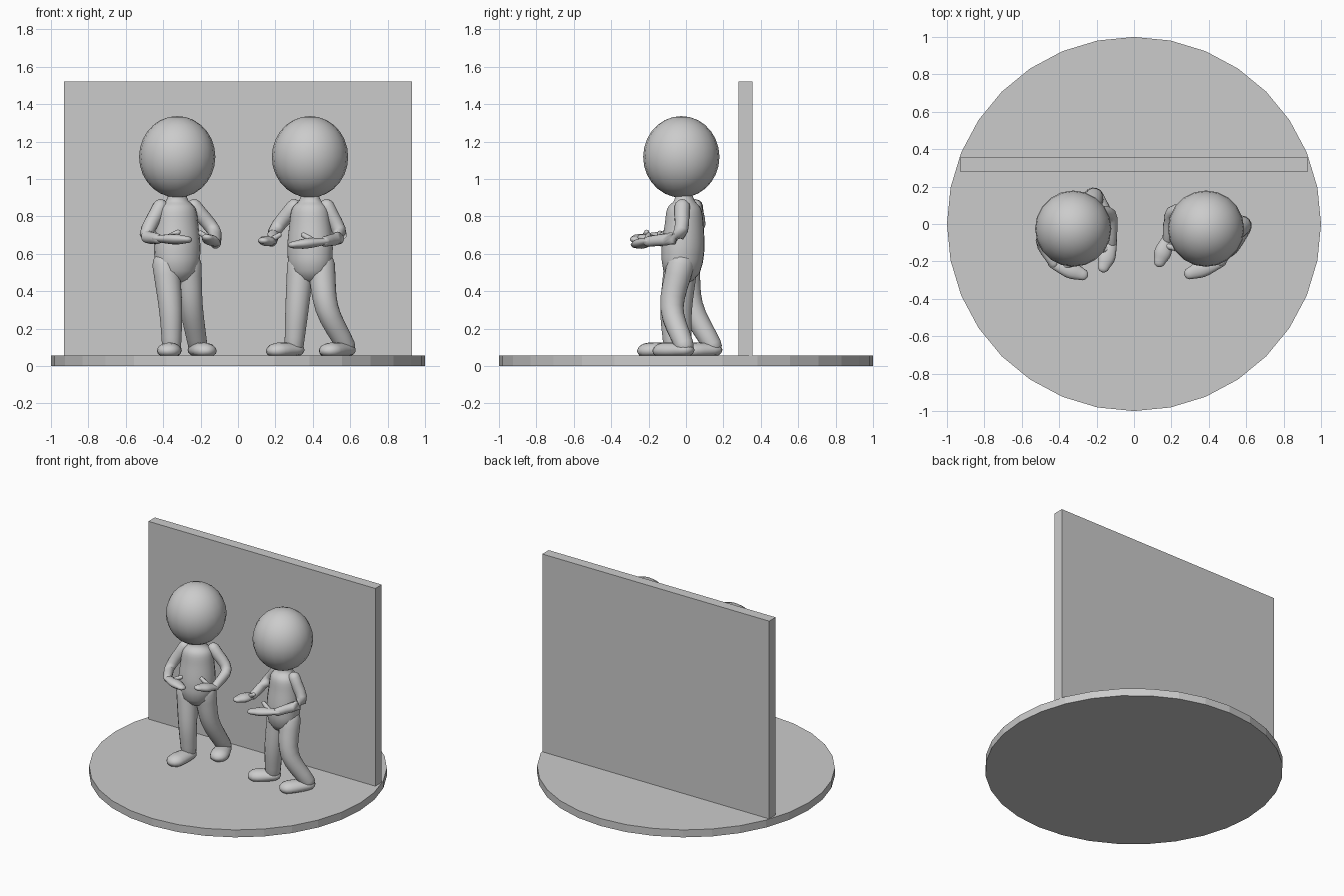
import bpy, bmesh, math
from mathutils import Vector

cube = bpy.data.objects.get("Cube")
if cube:
    bpy.data.objects.remove(cube, do_unlink=True)

grey = bpy.data.materials.new("plain_grey")
grey.use_nodes = True
tone = (0.6, 0.6, 0.6, 1)
grey.diffuse_color = tone
grey.node_tree.nodes["Principled BSDF"].inputs["Base Color"].default_value = tone


def finish(name, bm, smooth=True):
    bmesh.ops.recalc_face_normals(bm, faces=bm.faces)
    mesh = bpy.data.meshes.new(name)
    bm.to_mesh(mesh)
    bm.free()
    mesh.materials.append(grey)
    obj = bpy.data.objects.new(name, mesh)
    bpy.context.collection.objects.link(obj)
    for p in mesh.polygons:
        p.use_smooth = smooth
    return obj


def spline(pts, steps=4):
    """Catmull-Rom through (x, y, z, radius) points."""
    p = [Vector(q) for q in pts]
    p = [2 * p[0] - p[1]] + p + [2 * p[-1] - p[-2]]
    out = []
    for i in range(1, len(p) - 2):
        a, b, c, d = p[i - 1:i + 3]
        for k in range(steps):
            t = k / steps
            out.append(0.5 * (2 * b + (c - a) * t + (2 * a - 5 * b + 4 * c - d) * t * t
                              + (3 * b - a - 3 * c + d) * t ** 3))
    return out + [p[-2]]


def limb(name, pts, ref, flat=1.0, sides=14, floor=None):
    """Round-ended tapered tube; flat squashes it along ref."""
    path = spline(pts)
    rings = [(Vector(q[:3]), q[3]) for q in path]
    n = len(rings)
    tan = [(rings[min(i + 1, n - 1)][0] - rings[max(i - 1, 0)][0]).normalized() for i in range(n)]
    full = []
    for ang in (80, 55, 28):
        a = math.radians(ang)
        full.append((rings[0][0] - tan[0] * rings[0][1] * math.sin(a), rings[0][1] * math.cos(a), tan[0]))
    full += [(c, r, t) for (c, r), t in zip(rings, tan)]
    for ang in (28, 55, 80):
        a = math.radians(ang)
        full.append((rings[-1][0] + tan[-1] * rings[-1][1] * math.sin(a), rings[-1][1] * math.cos(a), tan[-1]))
    bm = bmesh.new()
    loops = []
    for c, r, t in full:
        side = t.cross(Vector(ref)).normalized()
        up = side.cross(t)
        loop = []
        for k in range(sides):
            a = math.tau * k / sides
            v = c + side * r * math.cos(a) + up * r * flat * math.sin(a)
            if floor is not None:
                v.z = max(v.z, floor)
            loop.append(bm.verts.new(v))
        loops.append(loop)
    for a, b in zip(loops, loops[1:]):
        for k in range(sides):
            j = (k + 1) % sides
            bm.faces.new((a[k], a[j], b[j], b[k]))
    bm.faces.new(loops[0])
    bm.faces.new(loops[-1])
    return finish(name, bm)


# Round base and upright panel
FLOOR = 0.055
bm = bmesh.new()
bmesh.ops.create_cone(bm, cap_ends=True, segments=32, radius1=1, radius2=1, depth=FLOOR)
bmesh.ops.translate(bm, verts=bm.verts, vec=(0, 0, FLOOR / 2))
finish("round_base", bm, False)
bm = bmesh.new()
bmesh.ops.create_cube(bm, size=1)
for v in bm.verts:
    v.co = Vector((v.co.x * 1.86, 0.317 + v.co.y * 0.075, 0.785 + v.co.z * 1.47))
finish("back_panel", bm, False)


def head_and_torso(who, x, turn):
    bm = bmesh.new()
    bmesh.ops.create_uvsphere(bm, u_segments=20, v_segments=14, radius=1)
    for v in bm.verts:
        v.co = Vector((x + v.co.x * 0.204, -0.025 + v.co.y * 0.204, 1.118 + v.co.z * 0.218))
    finish(who + "_head", bm)
    ref = (math.sin(turn), -math.cos(turn), 0)
    limb(who + "_torso", [(x, -0.02, 0.56, 0.122), (x, -0.015, 0.64, 0.126), (x, -0.01, 0.75, 0.115),
                          (x, -0.01, 0.84, 0.1), (x, -0.01, 0.885, 0.06), (x, -0.015, 0.94, 0.045)],
         ref, 0.88, 20)


def arm(who, side, shoulder, elbow, wrist, tip, thumb):
    up = (0.1, 0.1, 1)
    limb(f"{who}_{side}_arm", [(*shoulder, 0.042), (*elbow, 0.036), (*wrist, 0.028)], (0.3, 1, 0.4))
    w, t = Vector(wrist), Vector(tip)
    limb(f"{who}_{side}_hand", [(*w, 0.03), (*w.lerp(t, 0.5), 0.046), (*w.lerp(t, 0.85), 0.032)], up, 0.6)
    limb(f"{who}_{side}_thumb", [(*w.lerp(t, 0.25), 0.018), (*thumb, 0.014)], up, 1, 8)


def leg(who, side, hip, knee, ankle, toe):
    limb(f"{who}_{side}_leg", [(*hip, 0.074), (*knee, 0.063), (*ankle, 0.052)], (0.2, 1, 0.1), 1, 16)
    a, t = Vector((*ankle[:2], 0.085)), Vector((*toe, 0.08))
    limb(f"{who}_{side}_foot", [(*a, 0.055), (*a.lerp(t, 0.5), 0.064), (*a.lerp(t, 0.75), 0.064)],
         (0, 0, 1), 0.68, 16, FLOOR)


# Left-hand figure, turned a little towards its partner
who = "first_figure"
head_and_torso(who, -0.325, 0.35)
leg(who, "right", (-0.385, -0.045, 0.54), (-0.36, -0.075, 0.3), (-0.355, -0.07, 0.11), (-0.375, -0.24))
leg(who, "left", (-0.268, 0, 0.54), (-0.25, 0.03, 0.32), (-0.215, 0.14, 0.11), (-0.165, 0.0))
arm(who, "right", (-0.415, -0.03, 0.85), (-0.49, -0.09, 0.705), (-0.43, -0.21, 0.68),
    (-0.25, -0.28, 0.675), (-0.32, -0.21, 0.715))
arm(who, "left", (-0.235, 0.05, 0.85), (-0.13, 0.05, 0.725), (-0.12, -0.1, 0.655),
    (-0.17, -0.25, 0.69), (-0.2, -0.14, 0.71))

# Right-hand figure, mid stride
who = "second_figure"
head_and_torso(who, 0.385, -0.5)
leg(who, "right", (0.335, -0.01, 0.54), (0.315, -0.03, 0.3), (0.3, -0.02, 0.11), (0.185, -0.1))
leg(who, "left", (0.445, -0.03, 0.54), (0.475, -0.075, 0.31), (0.575, -0.01, 0.11), (0.47, -0.15))
arm(who, "right", (0.3, 0.045, 0.85), (0.205, 0.06, 0.735), (0.18, -0.08, 0.665),
    (0.13, -0.22, 0.67), (0.22, -0.13, 0.7))
arm(who, "left", (0.475, -0.02, 0.85), (0.545, -0.04, 0.7), (0.465, -0.2, 0.665),
    (0.27, -0.275, 0.645), (0.35, -0.2, 0.7))
